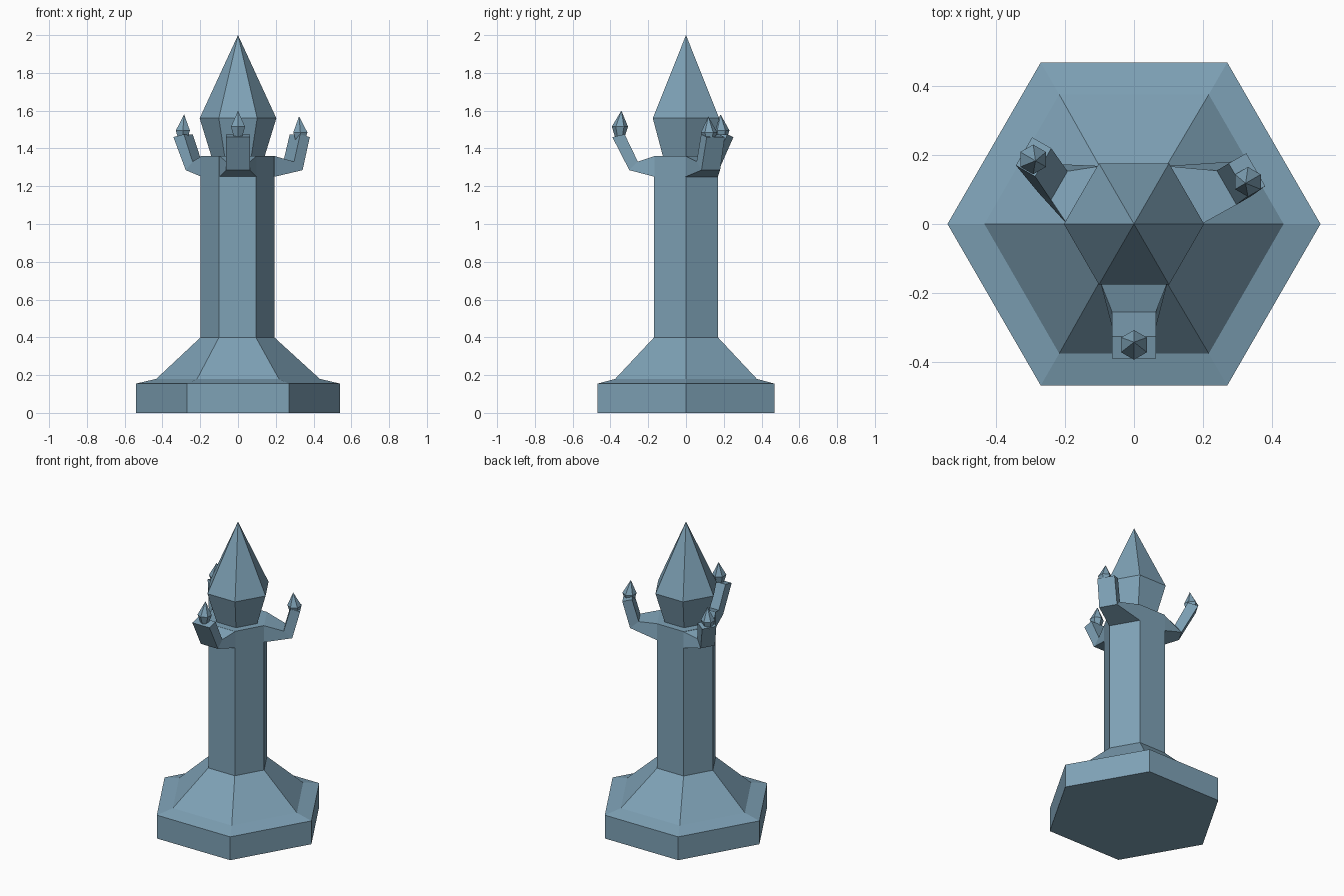
import bpy
import math
from mathutils import Vector

if "Cube" in bpy.data.objects:
    bpy.data.objects.remove(bpy.data.objects["Cube"])

# one flat colour for the whole post
slate = bpy.data.materials.new("slate blue stone")
slate.diffuse_color = (0.21, 0.36, 0.47, 1)
slate.use_nodes = True
slate.node_tree.nodes["Principled BSDF"].inputs["Base Color"].default_value = slate.diffuse_color


def loft(name, rings, apex=None):
    """Join rings of equal length; the ends are capped, or closed to a point."""
    n = len(rings[0])
    verts = [tuple(v) for ring in rings for v in ring]
    faces = [tuple(reversed(range(n)))]
    for k in range(len(rings) - 1):
        for i in range(n):
            j = (i + 1) % n
            faces.append((k * n + i, k * n + j, (k + 1) * n + j, (k + 1) * n + i))
    top = (len(rings) - 1) * n
    if apex is None:
        faces.append(tuple(range(top, top + n)))
    else:
        verts.append(tuple(apex))
        faces += [(top + i, top + (i + 1) % n, len(verts) - 1) for i in range(n)]
    mesh = bpy.data.meshes.new(name)
    mesh.from_pydata(verts, [], faces)
    mesh.materials.append(slate)
    obj = bpy.data.objects.new(name, mesh)
    bpy.context.collection.objects.link(obj)
    return obj


def hexagon(r, z, x=0, y=0, turn=0):
    return [(x + r * math.cos(turn + i * math.pi / 3),
             y + r * math.sin(turn + i * math.pi / 3), z) for i in range(6)]


# stepped base, skirt and column in one profile
loft("base_and_column", [hexagon(0.54, 0), hexagon(0.54, 0.155),
                         hexagon(0.433, 0.18), hexagon(0.195, 0.40, -0.003),
                         hexagon(0.195, 1.36, -0.003)])

# large pointed head
loft("head", [hexagon(0.14, 1.355), hexagon(0.203, 1.56)], (0, 0, 2.0))

# arms: direction, elbow (outer r, inner r, side, half width), tip (same), lamp
ARMS = {
    "front": (270, (0.30, 0.255, 0, 0.063), (0.39, 0.325, 0, 0.063),
              (0, -0.35, 1.60)),
    "right": (30, (0.337, 0.285, -0.043, 0.057), (0.384, 0.325, -0.04, 0.055),
              (0.33, 0.122, 1.57)),
    "left": (150, (0.285, 0.243, -0.012, 0.048), (0.381, 0.317, -0.023, 0.047),
             (-0.292, 0.187, 1.58)),
}

for name, (deg, elbow, tip, lamp) in ARMS.items():
    a = math.radians(deg)
    out = Vector((math.cos(a), math.sin(a), 0))
    side = Vector((-math.sin(a), math.cos(a), 0))
    if name == "left":
        # its sideways offsets run toward the back
        elbow = (*elbow[:2], 0.012, elbow[3])
        tip = (*tip[:2], -0.023, tip[3])

    def section(r_out, r_in, s, w, z_out, z_in):
        low, high = Vector((0, 0, z_out)), Vector((0, 0, z_in))
        return [out * r_out + side * (s - w) + low, out * r_out + side * (s + w) + low,
                out * r_in + side * (s + w) + high, out * r_in + side * (s - w) + high]

    loft(name + "_arm", [section(0.166, 0.166, 0, 0.098, 1.25, 1.36),
                         section(*elbow, 1.285, 1.33),
                         section(*tip, 1.46, 1.475)])

    # small pointed lamp, leaning slightly inward
    x, y, z = lamp
    point = Vector(lamp) - out * 0.008
    loft(name + "_lamp", [hexagon(0.025, z - 0.14, x, y, a),
                          hexagon(0.043, z - 0.085, x, y, a)], point)
